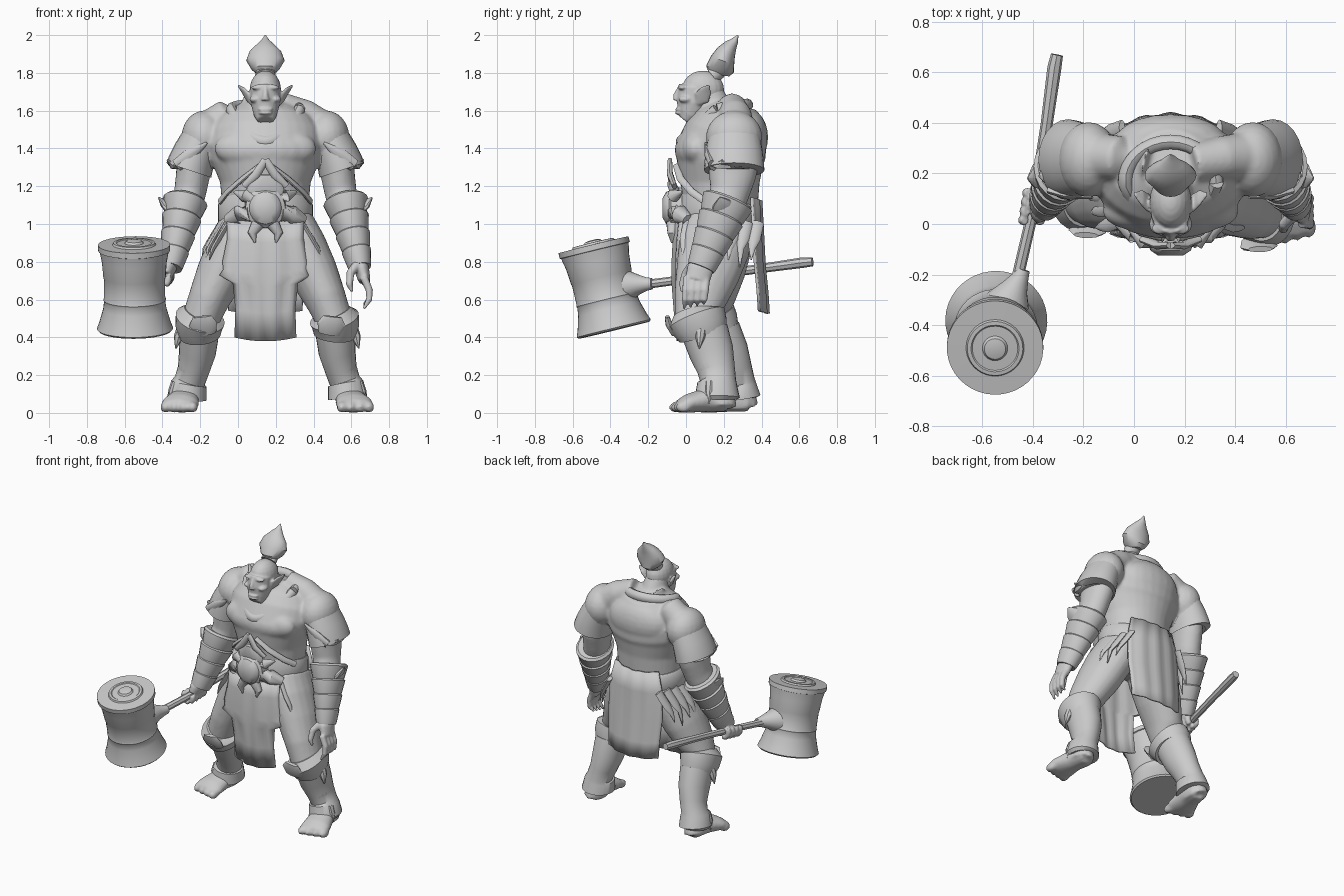
import bpy, bmesh, math
from mathutils import Vector, Matrix

C = 0.145                      # body centre line
SIDES = ((1, "left"), (-1, "right"))
grey = bpy.data.materials.new("stone_grey")
grey.diffuse_color = (0.6, 0.6, 0.6, 1)


def skin(bm, rings, caps=True):
    n = len(rings[0])
    for r, q in zip(rings, rings[1:]):
        for k in range(n):
            bm.faces.new((r[k], r[(k + 1) % n], q[(k + 1) % n], q[k]))
    if caps:
        bm.faces.new(rings[0][::-1])
        bm.faces.new(rings[-1])


def tube(bm, pts, seg=20, ref=None):
    """Loft of elliptical rings (x, y, z, side radius, depth radius)."""
    P = [Vector(p[:3]) for p in pts]
    rings = []
    for i, p in enumerate(pts):
        t = (P[min(i + 1, len(P) - 1)] - P[max(i - 1, 0)]).normalized()
        a = Vector(ref or ((1, 0, 0) if abs(t.x) < 0.9 else (0, 0, 1)))
        a = (a - t * a.dot(t)).normalized()
        b = t.cross(a)
        rings.append([bm.verts.new(P[i] + a * p[3] * math.cos(k * math.tau / seg)
                      + b * p[-1] * math.sin(k * math.tau / seg)) for k in range(seg)])
    skin(bm, rings)


def ball(bm, c, r):
    m = Matrix.Translation(c) @ Matrix.Diagonal((*r, 1))
    bmesh.ops.create_uvsphere(bm, u_segments=20, v_segments=12, radius=1, matrix=m)


def finish(name, bm, voxel=0, smooth=0, solid=0):
    bmesh.ops.recalc_face_normals(bm, faces=bm.faces)
    me = bpy.data.meshes.new(name)
    bm.to_mesh(me)
    bm.free()
    ob = bpy.data.objects.new(name, me)
    bpy.context.collection.objects.link(ob)
    me.materials.append(grey)
    if voxel:
        m = ob.modifiers.new("fuse", 'REMESH')
        m.mode, m.voxel_size, m.use_smooth_shade = 'VOXEL', voxel, True
        m = ob.modifiers.new("soften", 'SMOOTH')
        m.factor, m.iterations = 0.5, smooth
        return
    if solid:
        m = ob.modifiers.new("thickness", 'SOLIDIFY')
        m.thickness, m.offset = solid, 0
    bpy.ops.object.select_all(action='DESELECT')
    ob.select_set(True)
    bpy.context.view_layer.objects.active = ob
    bpy.ops.object.shade_smooth_by_angle(angle=math.radians(40))


def part(name, pts, seg=24, ref=None):
    bm = bmesh.new()
    tube(bm, pts, seg, ref)
    finish(name, bm)


def side(s, pts, leg=False):
    """Place points left (1) or right (-1); the right leg steps back."""
    return [(C + s * p[0] + (.01 if leg else 0),
             p[1] + (0.12 * max(0, 1 - p[2] / 0.95) if leg and s < 0 else 0), *p[2:]) for p in pts]


# Body: torso, muscles, arms, legs and feet fused together
bm = bmesh.new()
tube(bm, [(C, y, z, rx, ry) for y, z, rx, ry in (
    (.15, .86, .17, .14), (.17, .95, .22, .19), (.18, 1.1, .23, .2), (.18, 1.22, .24, .21),
    (.18, 1.33, .285, .23), (.19, 1.4, .305, .238), (.215, 1.48, .30, .22), (.24, 1.56, .25, .185),
    (.255, 1.63, .14, .12))], 32)
tube(bm, [(C, .20, 1.48, .12, .14), (C, .15, 1.6, .085, .1), (C, .1, 1.72, .07, .08)])
ball(bm, (C, .085, 1.39), (.27, .145, .12))
ball(bm, (C, .33, 1.46), (.22, .105, .15))
for s, _ in SIDES:
    ball(bm, side(s, [(.13, .05, 1.40)])[0], (.14, .075, .09))
    ball(bm, side(s, [(.325, .255, 1.46)])[0], (.12, .15, .14))
    tube(bm, side(s, [(.08, .24, 1.62, .08), (.2, .26, 1.575, .088), (.3, .265, 1.5, .1)]))
    tube(bm, side(s, [(.32, .255, 1.5, .1, .13), (.365, .255, 1.38, .105, .145), (.385, .245, 1.25, .09, .125),
                      (.40, .23, 1.16, .085, .105), (.44, .18, 1.02, .085, .1), (.49, .1, .82, .05, .06)]))
    tube(bm, side(s, [(.13, .18, 1.0, .12, .18), (.18, .15, .88, .135, .19), (.245, .115, .74, .13, .17),
                      (.31, .075, .6, .11, .14), (.35, .06, .5, .1, .12), (.375, .13, .34, .09, .115),
                      (.415, .17, .16, .065, .075), (.44, .17, .03, .07, .1)], True))
    tube(bm, side(s, [(.425, .22, .045, .06, .04), (.44, .11, .07, .08, .065), (.46, .01, .05, .1, .05),
                      (.465, -.04, .035, .1, .033)], True))
    for k in range(4):
        ball(bm, side(s, [(.395 + k * .048, -.05 + .012 * k, .03)], True)[0], (.028, .042, .03))
finish("body", bm, .011, 7)

# Head: skull, brow, nose, jaw and pointed ears
bm = bmesh.new()
ball(bm, (C, .09, 1.712), (.083, .112, .1))
tube(bm, [(C, -.01, 1.55, .045, .035), (C, .015, 1.58, .062, .068), (C, .04, 1.64, .078, .095),
          (C, .06, 1.72, .08, .1)])
tube(bm, [(C, -.025, 1.72, .014, .02), (C, -.05, 1.675, .016, .02), (C, -.05, 1.655, .024, .018)])
ball(bm, (C, -.035, 1.607), (.04, .022, .01))
ball(bm, (C, -.034, 1.588), (.038, .025, .01))
for s, _ in SIDES:
    ball(bm, side(s, [(.036, -.018, 1.722)])[0], (.04, .024, .013))
    ball(bm, side(s, [(.055, 0, 1.66)])[0], (.03, .04, .02))
    tube(bm, side(s, [(.07, .06, 1.64, .012, .02), (.09, .085, 1.67, .014, .045),
                      (.115, .105, 1.705, .012, .035), (.145, .12, 1.735, .005, .008)]), 12)
finish("head", bm, .006, 5)

# Swept topknot
part("hair_tie", [(C, .14, 1.785, .055, .045), (C, .17, 1.81, .05, .045), (C, .18, 1.825, .045, .04)])
part("topknot", [(C, .175, 1.79, .04, .055), (C, .18, 1.82, .075, .075), (C, .193, 1.865, .102, .066),
                 (C, .213, 1.91, .085, .052), (C, .237, 1.945, .048, .035), (C, .258, 1.97, .022, .02),
                 (C, .275, 2.0, .003, .003)])

# Draped collar running from the nape to a V on the chest
loop = []
for k in range(33):
    a = k * math.tau / 32
    f = math.sin(a)                        # -1 front, +1 back
    loop.append((C + .18 * math.cos(a) * (1 if f > 0 else 1 + f * .3), .165 + (.16 if f > 0 else .19) * f,
                 1.605 + (.025 if f > 0 else .17) * f, .034, .03))
part("collar", loop, 10, (0, 0, 1))

# Belt, buckle and its horned ornament
part("belt", [(C, .175, .97, .235, .205), (C, .175, .99, .252, .215), (C, .175, 1.1, .252, .215),
              (C, .18, 1.13, .238, .205)], 36)
bm = bmesh.new()
tube(bm, [(C, -.02, 1.085, .11, .11), (C, -.08, 1.085, .105, .105), (C, -.09, 1.085, .085, .09),
          (C, -.105, 1.085, .08, .085), (C, -.125, 1.085, .05, .05)], 28)
tube(bm, [(C, -.05, 1.15, .11, .03), (C, -.075, 1.21, .09, .025), (C, -.08, 1.26, .03, .015)], 10)
for s, _ in SIDES:
    tube(bm, side(s, [(.06, -.06, 1.13, .035), (.11, -.065, 1.15, .035), (.165, -.02, 1.17, .006)]), 10)
    tube(bm, side(s, [(.08, -.05, 1.06, .05), (.14, -.03, 1.05, .05), (.2, .01, 1.02, .03)]), 10)
    tube(bm, side(s, [(.04, -.07, 1.0, .035), (.07, -.075, .95, .024), (.055, -.075, .9, .004)]), 10)
    tube(bm, side(s, [(0, -.085, 1.34, .02, .012), (.05, -.085, 1.26, .024, .016),
                      (.11, -.06, 1.2, .02, .014)]), 10)
    tube(bm, side(s, [(.03, -.05, 1.31, .012, .02), (.12, -.03, 1.24, .012, .02), (.2, .03, 1.17, .012, .02),
                      (.24, .1, 1.12, .012, .02)]), 10)
finish("buckle_ornament", bm)


# Loincloths: curved sheets from rows of (height, depth, half width)
def cloth(name, rows, curve, sink):
    bm = bmesh.new()
    us = [k / 8 - 1 for k in range(17)]
    grid = [[bm.verts.new((C + w * u, y + curve * u * u + .005 * math.cos(u * 11), z + sink * (1 - u * u)))
             for u in us] for z, y, w in rows]
    for r, q in zip(grid, grid[1:]):
        for k in range(16):
            bm.faces.new((r[k], r[k + 1], q[k + 1], q[k]))
    finish(name, bm, solid=.014)


cloth("front_loincloth", [(1.03, -.05, .2), (.92, -.062, .2), (.8, -.068, .225), (.76, -.068, .22),
                          (.73, -.068, .24), (.69, -.066, .17), (.55, -.055, .155), (.4, -.04, .16)], .035, -.02)
cloth("back_loincloth", [(1.14, .392, .17), (1.0, .4, .205), (.8, .41, .21), (.65, .425, .2),
                         (.54, .432, .195)], -.045, -.015)

for s, nm in SIDES:
    # Ragged strips round the hip
    bm = bmesh.new()
    for k in range(7):
        y, d = .0 + k * .06, .055 * math.sin((k + .5) * math.pi / 7) - .02
        tube(bm, side(s, [(.20 + d, y + .02, 1.01, .014, .034), (.255 + d, y, .92, .014, .034),
                          (.285 + d, y - .01, .87, .012, .018),
                          (.305 + d, y - .015, .81 - .04 * (k % 2), .003, .003)]), 8)
    finish(nm + "_hip_rags", bm)

    # Sleeve with a flared hem and pointed flap
    bm = bmesh.new()
    tube(bm, side(s, [(.34, .255, 1.45, .105, .14), (.372, .255, 1.38, .115, .152), (.395, .255, 1.32, .122, .158),
                      (.405, .255, 1.285, .125, .16), (.405, .255, 1.29, .09, .12)]), 24)
    tube(bm, side(s, [(.47, .14, 1.31, .035, .02), (.40, .12, 1.36, .04, .022), (.31, .105, 1.43, .006, .006)]), 10)
    tube(bm, side(s, [(.46, .2, 1.32, .03, .08), (.49, .2, 1.31, .02, .06), (.52, .19, 1.34, .004, .006)]), 10)
    finish(nm + "_sleeve", bm)

    # Bracer of overlapping flared bands along the forearm
    bm = bmesh.new()
    a, b = Vector((.422, .225, 1.13)), Vector((.498, .085, .78))
    for k in range(4):
        p, q = a.lerp(b, k / 4), a.lerp(b, (k + 1.15) / 4)
        r = .12 - .014 * k
        tube(bm, side(s, [(*p, r * .88, r * 1.04), (*p.lerp(q, .12), r, r * 1.16),
                          (*p.lerp(q, .85), r * .82, r), (*q, r * .76, r * .93)]))
    tube(bm, side(s, [(.50, .2, 1.08, .03, .07), (.54, .19, 1.11, .02, .05), (.565, .18, 1.14, .004, .006)]), 10)
    finish(nm + "_bracer", bm)

    # Leg guard: flared cuff, calf wrap, ankle hem, knee plate and tags
    bm = bmesh.new()
    tube(bm, side(s, [(.345, .05, .525, .1, .12), (.355, .055, .5, .132, .158), (.36, .075, .46, .126, .148),
                      (.355, .09, .41, .11, .13)], True), 24)
    tube(bm, side(s, [(.36, .10, .43, .106, .125), (.37, .135, .32, .098, .118), (.39, .16, .23, .085, .1),
                      (.41, .17, .17, .082, .095), (.415, .165, .155, .095, .105), (.425, .165, .08, .105, .12),
                      (.425, .165, .07, .09, .1)], True), 24)
    tube(bm, side(s, [(.33, -.06, .42, .06, .02), (.34, -.09, .47, .075, .02), (.345, -.1, .51, .05, .012)],
                  True), 10)
    for z, x, y in ((.45, .45, .08), (.16, .48, .13)):
        tube(bm, side(s, [(x, y, z, .03), (x + .02, y - .005, z - .05, .026),
                          (x + .035, y - .01, z - .11, .003)], True), 8)
    finish(nm + "_leg_guard", bm)

# Open left hand with hanging, curled fingers
bm = bmesh.new()
tube(bm, side(1, [(.48, .1, .83, .04, .05), (.51, .075, .76, .04, .07), (.525, .06, .70, .032, .065)]))
for k in range(4):
    y = .005 + k * .034
    tube(bm, side(1, [(.52, y, .72, .022), (.55, y - .005, .65, .02), (.55, y - .01, .60, .017),
                      (.52, y - .015, .55 + .008 * k, .007)]), 10)
tube(bm, side(1, [(.49, .04, .79, .026), (.45, 0, .74, .023), (.445, -.02, .68, .019), (.46, -.02, .64, .008)]), 10)
finish("left_hand", bm, .007, 3)

# Right hand wrapped around the haft
bm = bmesh.new()
tube(bm, side(-1, [(.49, .1, .83, .045, .055), (.515, .075, .77, .045, .07), (.525, .065, .73, .035, .065)]))
for k in range(4):
    y = .015 + k * .036
    hx, hz = -.40 + .15 * (y - .05), .715 + .14 * (y - .05)
    tube(bm, [(hx + .036 * math.cos(2.4 + j * .6), y, hz + .04 * math.sin(2.4 + j * .6), .02)
              for j in range(8)], 10)
finish("right_hand", bm, .007, 3)

# War hammer: waisted head, socket and haft
lo, hi = Vector((-.545, -.38, .438)), Vector((-.55, -.49, .89))
prof = ((0, .193), (.02, .202), (.1, .188), (.25, .168), (.34, .162), (.36, .166), (.38, .162), (.6, .162),
        (.62, .165), (.8, .172), (.93, .184), (.935, .191), (1, .191), (1.003, .115), (1.025, .11),
        (1.027, .095), (1.018, .09), (1.02, .05), (1.045, .042), (1.055, .02))
bm = bmesh.new()
fr = (hi - lo).to_track_quat('Z', 'Y').to_matrix()
skin(bm, [[bm.verts.new(lo + (hi - lo) * t + fr @ Vector((r * math.cos(k * math.tau / 40),
           r * math.sin(k * math.tau / 40), 0))) for k in range(40)] for t, r in prof])
finish("hammer_head", bm)
part("hammer_socket", [(-.525, -.38, .66, .12, .11), (-.495, -.3, .675, .085, .08), (-.47, -.25, .68, .052, .052),
                       (-.45, -.21, .682, .034, .036), (-.44, -.18, .684, .028, .03)])
part("hammer_haft", [(-.47, -.25, .675, .024), (-.40, .05, .715, .023), (-.345, .40, .765, .024),
                     (-.315, .62, .796, .028), (-.305, .67, .80, .024)], 8)
